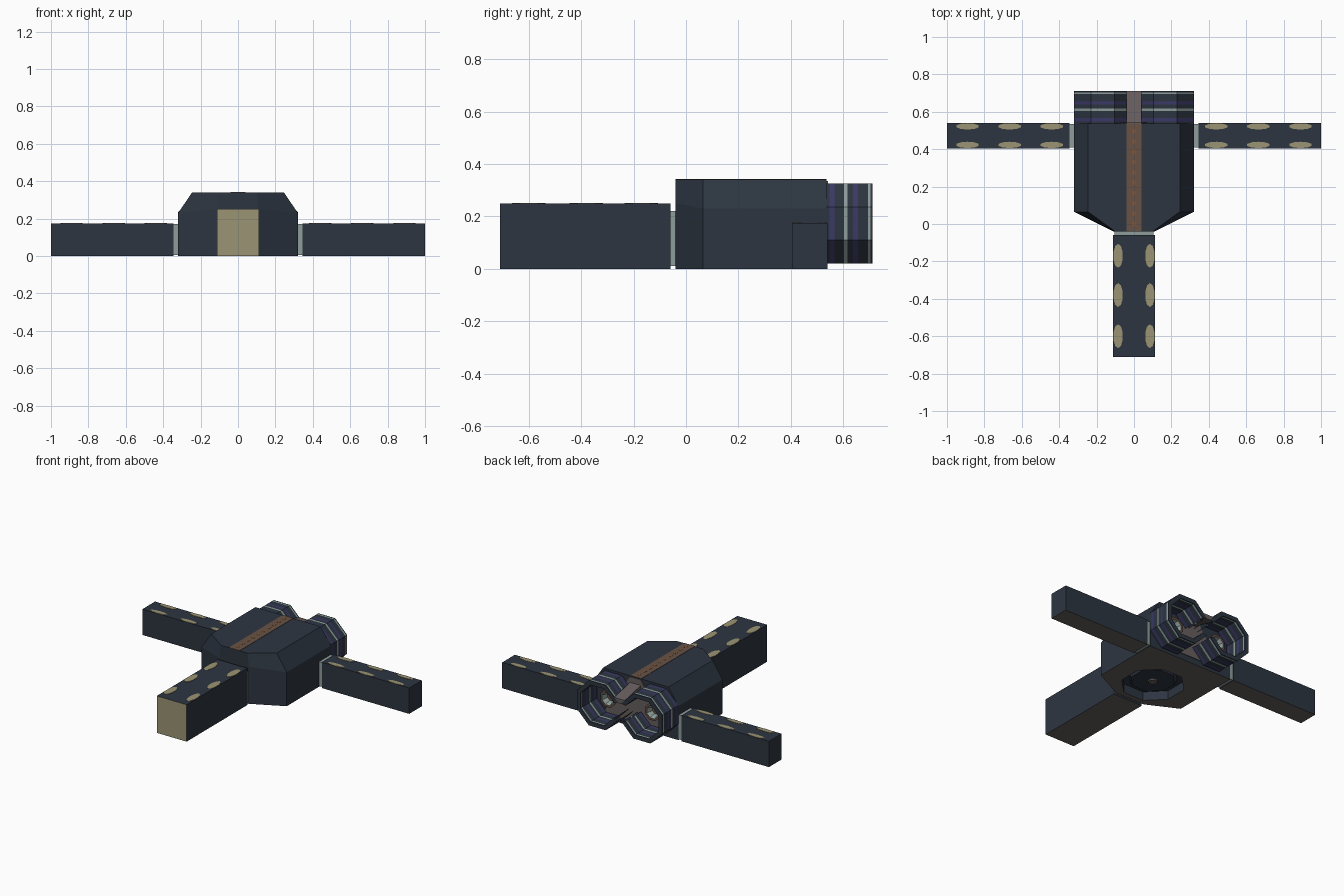
import bpy, bmesh, math
from mathutils import Vector

if "Cube" in bpy.data.objects:
    bpy.data.objects.remove(bpy.data.objects["Cube"])


def mat(name, r, g, b):
    m = bpy.data.materials.new(name)
    m.diffuse_color = (r, g, b, 1)
    m.use_nodes = True
    m.node_tree.nodes["Principled BSDF"].inputs["Base Color"].default_value = m.diffuse_color
    return m


NAVY = mat("dark navy hull", 0.026, 0.036, 0.053)
MAUVE = mat("warm grey underside", 0.135, 0.112, 0.112)
TAN = mat("tan window", 0.33, 0.295, 0.175)
GREY = mat("pale grey seal", 0.27, 0.34, 0.33)
PURPLE = mat("deep purple", 0.045, 0.040, 0.14)
BROWN = mat("brown stripe", 0.14, 0.085, 0.060)
ORANGE = mat("orange dash", 0.24, 0.095, 0.035)


def loft(name, sections, mats, rule=None, closed=False, drop=None):
    """Skin matching point loops into a mesh; rule(face) picks the material, drop(face) removes."""
    bm = bmesh.new()
    rings = [[bm.verts.new(p) for p in s] for s in sections]
    n = len(rings[0])
    pairs = list(zip(rings, rings[1:]))
    if closed:
        pairs.append((rings[-1], rings[0]))
    for a, b in pairs:
        for i in range(n):
            j = (i + 1) % n
            bm.faces.new((a[i], a[j], b[j], b[i]))
    if not closed:
        bm.faces.new(rings[0])
        bm.faces.new(rings[-1])
    bmesh.ops.recalc_face_normals(bm, faces=bm.faces)
    bm.normal_update()
    if rule:
        for f in bm.faces:
            f.material_index = rule(f)
    if drop:
        bmesh.ops.delete(bm, geom=[f for f in bm.faces if drop(f)], context='FACES')
    me = bpy.data.meshes.new(name)
    bm.to_mesh(me)
    bm.free()
    for m in mats:
        me.materials.append(m)
    ob = bpy.data.objects.new(name, me)
    bpy.context.collection.objects.link(ob)
    return ob


def box(name, x, y, z, mats, rule=None):
    return loft(name, [[(x[0], y[0], h), (x[1], y[0], h), (x[1], y[1], h), (x[0], y[1], h)]
                       for h in z], mats, rule)


def disc(cx, cy, z, rx, ry, n=8, phase=0.5):
    return [(cx + rx * math.cos(2 * math.pi * (i + phase) / n),
             cy + ry * math.sin(2 * math.pi * (i + phase) / n), z) for i in range(n)]


def ring_y(cx, cz, y, r, n=8):
    return [(p[0], y, p[1]) for p in disc(cx, cz, 0, r, r, n)]


def under(f):
    return 1 if f.normal.z < -0.9 else 0


# Faceted hull: narrow nose section widening to the full chamfered section
def section(y, bottom, shoulder, top, shoulder_z):
    half = [(bottom, 0), (shoulder, shoulder_z), (top, 0.34)]
    return [(x, y, z) for x, z in half] + [(-x, y, z) for x, z in reversed(half)]


hull = loft("hull", [section(-0.04, 0.11, 0.11, 0.10, 0.25),
                     section(0.065, 0.32, 0.32, 0.245, 0.23),
                     section(0.537, 0.32, 0.32, 0.245, 0.23)], [NAVY, MAUVE], under)

# Octagonal recess in the underside, with a low hub inside
CY = 0.18
cutter = loft("recess_cutter", [disc(0, CY, -0.05, 0.20, 0.20),
                                disc(0, CY, 0.06, 0.20, 0.20)], [NAVY])
cutter.hide_render = True
cutter.hide_viewport = True
cut = hull.modifiers.new("recess", 'BOOLEAN')
cut.operation = 'DIFFERENCE'
cut.solver = 'EXACT'
cut.object = cutter
loft("recess_hub", [disc(0, CY, 0.065, 0.16, 0.16), disc(0, CY, 0.03, 0.14, 0.14)], [NAVY])
loft("recess_knob", [disc(0, CY, 0.032, 0.03, 0.03), disc(0, CY, 0.02, 0.03, 0.03)], [MAUVE])

# Spine stripe on the roof with small orange dashes
box("spine_stripe", (-0.04, 0.04), (-0.04, 0.537), (0.338, 0.342), [BROWN])
for i in range(10):
    y = -0.01 + i * 0.055
    box("spine_dash", (-0.007, 0.007), (y, y + 0.022), (0.341, 0.3432), [ORANGE])

# Front boom: tan end face, pale seal, window spots along both edges
box("front_boom", (-0.112, 0.112), (-0.71, -0.06), (0, 0.25), [NAVY, MAUVE, TAN],
    lambda f: 2 if f.normal.y < -0.9 else under(f))
box("front_seal", (-0.105, 0.105), (-0.06, -0.035), (0.01, 0.22), [GREY])
for s in (-1, 1):
    for y in (-0.60, -0.38, -0.17):
        loft("boom_window", [disc(s * 0.085, y, h, 0.026, 0.064, 10) for h in (0.249, 0.252)], [TAN])

# Side arms with seals and window spots
for s in (-1, 1):
    box("side_arm", (s * 0.345, s * 1.0), (0.405, 0.54), (0, 0.175), [NAVY, MAUVE], under)
    box("side_seal", (s * 0.315, s * 0.347), (0.41, 0.535), (0.005, 0.17), [GREY])
    for x in (0.44, 0.665, 0.89):
        for y in (0.423, 0.522):
            loft("arm_window", [disc(s * x, y, h, 0.063, 0.017, 10) for h in (0.174, 0.177)], [TAN])

# Twin octagonal engine drums: banded, open at the back and on the side facing the other drum
R = 0.1525 / math.cos(math.pi / 8)
bands = [(0.535, 0), (0.548, 1), (0.566, 0), (0.604, 2), (0.617, 0),
         (0.638, 1), (0.656, 0), (0.694, 2), (0.704, 0), (0.712, 0)]


def band_rule(f):
    c = f.calc_center_median()
    if abs(f.normal.y) > 0.5:
        return 0
    return [k for y, k in bands if y <= c.y][-1]


def facing_gap(f):
    c = f.calc_center_median()
    return abs(c.x) < 0.06 and 0.15 < c.z < 0.20


for s in (-1, 1):
    cx, cz = s * 0.1675, 0.1725
    outer = [ring_y(cx, cz, y, R) for y, k in bands]
    inner = [ring_y(cx, cz, y, 0.135) for y, k in reversed(bands)]
    loft("engine_drum", outer + inner, [NAVY, PURPLE, GREY], band_rule, closed=True, drop=facing_gap)
    loft("engine_nozzle", [ring_y(cx, cz, 0.53, 0.045), ring_y(cx, cz, 0.60, 0.06),
                           ring_y(cx, cz, 0.60, 0.045), ring_y(cx, cz, 0.56, 0.03)],
         [GREY, BROWN], lambda f: 1 if abs(f.normal.y) > 0.9 else 0)

# Grey triangular plate on the rear face and the strip running back between the drums
tail = [(0.04, 0.335), (0.24, 0.04), (-0.24, 0.04), (-0.04, 0.335)]
loft("rear_plate", [[(x, y, z) for x, z in tail] for y in (0.535, 0.542)], [MAUVE])
loft("tail_strip", [[(x, 0.53, z) for x, z in ((-0.04, 0.30), (0.04, 0.30), (0.04, 0.27), (-0.04, 0.27))],
                    [(x, 0.712, z) for x, z in ((-0.04, 0.26), (0.04, 0.26), (0.04, 0.23), (-0.04, 0.23))]],
     [MAUVE])
